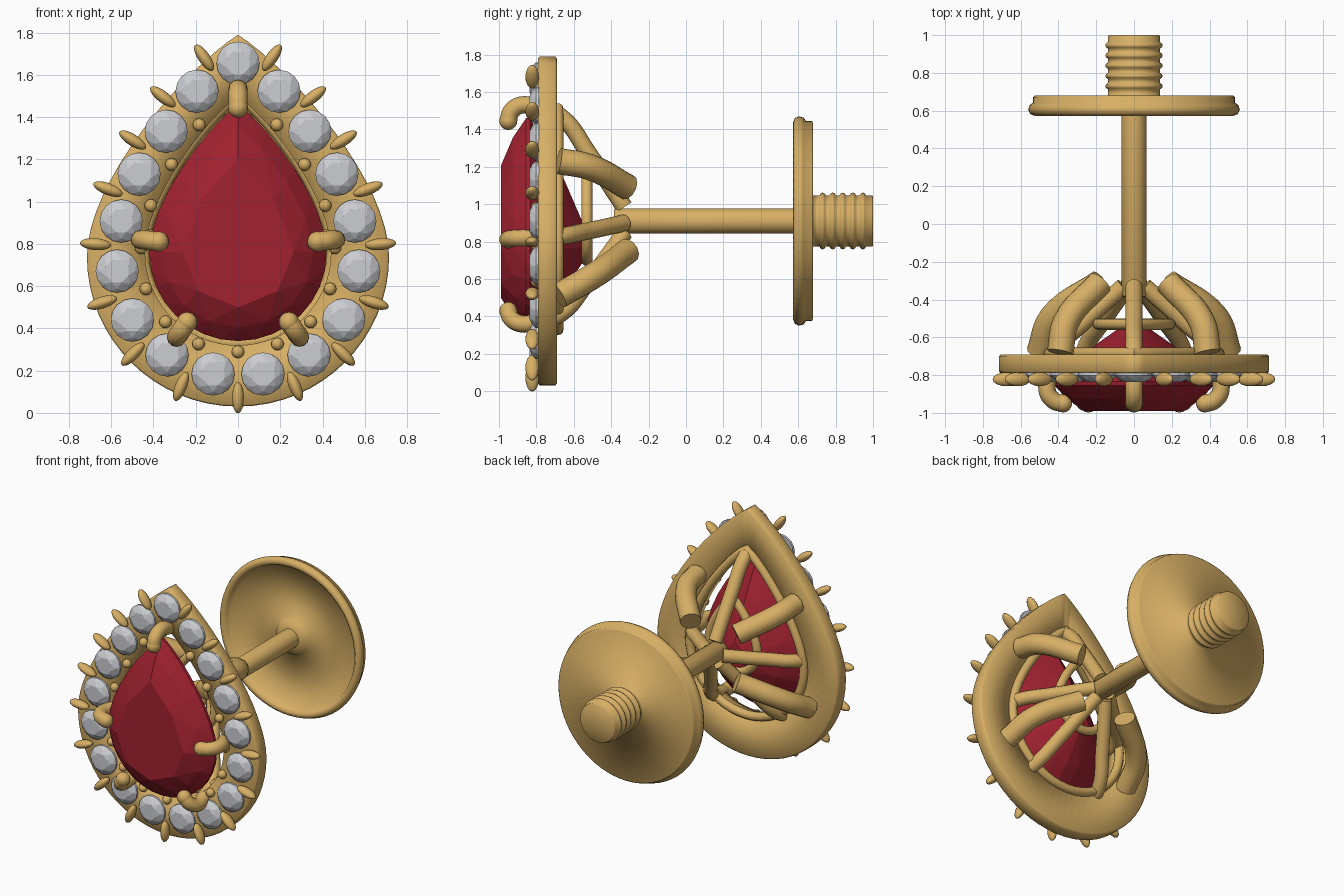
import bpy, bmesh, math
from mathutils import Vector

cube = bpy.data.objects.get("Cube")
if cube:
    bpy.data.objects.remove(cube, do_unlink=True)


def material(name, color):
    m = bpy.data.materials.new(name)
    m.use_nodes = True
    m.diffuse_color = (*color, 1)
    m.node_tree.nodes["Principled BSDF"].inputs["Base Color"].default_value = (*color, 1)
    return m


GOLD = material("gold", (0.68, 0.43, 0.13))
RED = material("red gem", (0.36, 0.016, 0.03))
CLEAR = material("pale stone", (0.60, 0.61, 0.64))
AXIS_Z = 0.91      # height of the post axis
GEM_Z = 0.77       # height of the gem centre


def link(name, data, mat, smooth=True):
    obj = bpy.data.objects.new(name, data)
    bpy.context.collection.objects.link(obj)
    if not data.materials:
        data.materials.append(mat)
    if isinstance(data, bpy.types.Mesh):
        for p in data.polygons:
            p.use_smooth = smooth
    return obj


def bezier(a, b, c, d, n):
    for i in range(n):
        t = i / n
        s = 1 - t
        yield tuple(s**3*p + 3*s*s*t*q + 3*s*t*t*r + t**3*u for p, q, r, u in zip(a, b, c, d))


def pear(w, top, bottom, wide, n):
    """Teardrop outline of 4n points: pointed top, round bottom."""
    h, k = top - wide, 0.552
    half = list(bezier((0, top), (0.38*w, top - 0.17*h), (w, wide + 0.33*h), (w, wide), n))
    half += bezier((w, wide), (w, wide - k*(wide - bottom)), (k*w, bottom), (0, bottom), n)
    return half + [(0, bottom)] + [(-x, z) for x, z in reversed(half[1:])]


def finish(bm, name, mat, smooth):
    bmesh.ops.recalc_face_normals(bm, faces=bm.faces)
    me = bpy.data.meshes.new(name)
    bm.to_mesh(me)
    bm.free()
    return link(name, me, mat, smooth)


def loft(name, rings, mat, wrap=False):
    bm = bmesh.new()
    vs = [[bm.verts.new(p) for p in ring] for ring in rings]
    n = len(vs[0])
    for i in range(len(vs) if wrap else len(vs) - 1):
        a, b = vs[i], vs[(i + 1) % len(vs)]
        for j in range(n):
            k = (j + 1) % n
            bm.faces.new((a[j], a[k], b[k], b[j]))
    bmesh.ops.remove_doubles(bm, verts=bm.verts, dist=1e-5)
    return finish(bm, name, mat, True)


def lathe(name, profile, mat, n=48):
    """Turn (radius, y) points around the post axis."""
    angles = [math.tau * i / n for i in range(n)]
    return loft(name, [[(r*math.cos(a), y, AXIS_Z + r*math.sin(a)) for a in angles]
                       for r, y in profile], mat)


def cut_stone(name, points, mat):
    """Faceted stone as the hull of its facet corners."""
    bm = bmesh.new()
    for p in points:
        bm.verts.new(p)
    res = bmesh.ops.convex_hull(bm, input=bm.verts)
    loose = [v for v in bm.verts if not v.link_faces]
    bmesh.ops.delete(bm, geom=loose, context='VERTS')
    bmesh.ops.dissolve_limit(bm, angle_limit=0.02, verts=bm.verts, edges=bm.edges)
    return finish(bm, name, mat, False)


def tube(name, points, radius, closed=False, smooth_path=True):
    cu = bpy.data.curves.new(name, 'CURVE')
    cu.dimensions = '3D'
    cu.bevel_depth, cu.bevel_resolution, cu.use_fill_caps = radius, 4, True
    cu.resolution_u = 6
    sp = cu.splines.new('BEZIER' if smooth_path else 'POLY')
    pts = sp.bezier_points if smooth_path else sp.points
    pts.add(len(points) - 1)
    for bp, p in zip(pts, points):
        if smooth_path:
            bp.co = p
            bp.handle_left_type = bp.handle_right_type = 'AUTO'
        else:
            bp.co = (*p, 1)
    sp.use_cyclic_u = closed
    obj = link(name, cu, GOLD)
    bpy.ops.object.select_all(action='DESELECT')
    obj.select_set(True)
    bpy.context.view_layer.objects.active = obj
    bpy.ops.object.convert(target='MESH')
    bpy.ops.object.shade_smooth_by_angle(angle=math.radians(50))


ball = bmesh.new()
bmesh.ops.create_uvsphere(ball, u_segments=16, v_segments=10, radius=1)
ball_mesh = bpy.data.meshes.new("bead")
ball.to_mesh(ball_mesh)
ball.free()


def bead(name, loc, scale, angle=0):
    obj = link(name, ball_mesh, GOLD)
    obj.location, obj.scale = loc, scale
    obj.rotation_euler.y = angle


# Halo plate with a teardrop opening
outer = pear(0.715, 1.79, 0.03, 0.74, 16)
inner = pear(0.44, 1.50, 0.32, 0.76, 16)
section = [(0, -0.78), (0, -0.70), (0.04, -0.69), (1, -0.69), (1, -0.79), (0.03, -0.79)]
loft("halo_plate", [[(a[0] + f*(b[0] - a[0]), y, a[1] + f*(b[1] - a[1]))
                     for a, b in zip(outer, inner)] for f, y in section], GOLD, wrap=True)

# Gallery rails behind the plate
for name, y, shape in (("opening_rim", -0.685, (0.45, 1.51, 0.33, 0.76)),
                       ("gallery_ring", -0.53, (0.19, 1.22, 0.70, 0.88))):
    tube(name, [(x, y, z) for x, z in pear(*shape, 12)], 0.03, closed=True, smooth_path=False)

# Large teardrop gem: table, crown, girdle, pavilion, keel
corners = []
for n, scale, y in ((2, 0.63, -0.99), (4, 0.85, -0.925), (8, 1, -0.855),
                    (8, 1, -0.835), (4, 0.62, -0.68), (2, 0.2, -0.555)):
    corners += [(x*scale, y, GEM_Z + (z - GEM_Z)*scale)
                for x, z in pear(0.42, 1.46, 0.34, 0.76, n)]
cut_stone("center_gem", corners, RED)

# Small round halo stones, mirrored left and right
half = [(0, 1.655), (0.194, 1.522), (0.34, 1.333), (0.468, 1.13), (0.553, 0.908),
        (0.572, 0.671), (0.50, 0.44), (0.336, 0.274), (0.118, 0.184)]
loop = half + [(-x, z) for x, z in reversed(half[1:])]
facets = []
for n, r, y, turn in ((16, 0.102, -0.785, 0), (16, 0.102, -0.803, 0),
                      (8, 0.083, -0.823, 0), (8, 0.058, -0.837, 0.5)):
    facets += [(r*math.cos((i + turn)*math.tau/n), y, r*math.sin((i + turn)*math.tau/n))
               for i in range(n)]
stone = cut_stone("halo_stone", facets, CLEAR)
for i, (x, z) in enumerate(loop):
    obj = stone if i == 0 else link("halo_stone", stone.data, CLEAR, smooth=False)
    obj.location = (x, 0, z)

# Claws outside and beads inside, between neighbouring stones
for i, (x, z) in enumerate(loop):
    nx, nz = loop[(i + 1) % len(loop)]
    mid = Vector(((x + nx)/2, 0, (z + nz)/2))
    out = Vector((z - nz, 0, nx - x)).normalized()
    bead("halo_claw", mid + out*0.112 + Vector((0, -0.822, 0)), (0.074, 0.037, 0.028),
         -math.atan2(out.z, out.x))
    if i not in (0, len(loop) - 1):
        bead("inner_bead", mid - out*0.105 + Vector((0, -0.80, 0)), (0.03, 0.03, 0.03))

# Five slim prongs hooking over the gem and running back to the post
for ax, az in ((0, 1.53), (0.46, 0.82), (-0.46, 0.82), (0.29, 0.36), (-0.29, 0.36)):
    gem, post = Vector((0, 0, GEM_Z)), Vector((0, 0, AXIS_Z))
    anchor = Vector((ax, 0, az))
    inward = (gem - anchor).normalized()
    path = [anchor + inward*d + Vector((0, y, 0))
            for d, y in ((0.085, -0.95), (0.035, -0.935), (0, -0.88), (0.02, -0.78))]
    path += [anchor.lerp(post, f) + Vector((0, y, 0))
             for f, y in ((0.1, -0.67), (0.42, -0.52), (0.88, -0.33))]
    tube("gem_prong", path, 0.046)
    bead("gem_prong_tip", path[0], (0.048, 0.048, 0.048))

# Four heavy arched supports
for side in (1, -1):
    for name, pts in (
            ("upper_support", ((0.39, -0.68, 1.23), (0.36, -0.52, 1.20), (0.18, -0.31, 1.09))),
            ("lower_support", ((0.50, -0.68, 0.51), (0.43, -0.49, 0.62), (0.18, -0.31, 0.75)))):
        tube(name, [(side*x, y, z) for x, y, z in pts], 0.07)

# Post
lathe("post", [(0, -0.385), (0.06, -0.385), (0.067, -0.375), (0.067, 0.62)], GOLD, 32)

# Back disc with raised rim, collar and ridged stem
profile = [(0.067, 0.585), (0.12, 0.60), (0.135, 0.63), (0.49, 0.63), (0.505, 0.59),
           (0.525, 0.572), (0.55, 0.582), (0.56, 0.605), (0.552, 0.63), (0.535, 0.642),
           (0.535, 0.672), (0.525, 0.68), (0.137, 0.68)]
for i in range(5):
    y = 0.73 + 0.054*i
    profile += [(0.137, y - 0.017), (0.148, y - 0.01), (0.152, y), (0.148, y + 0.01),
                (0.137, y + 0.017)]
profile += [(0.137, 0.995), (0.132, 1.0), (0, 1.0)]
lathe("back_disc", profile, GOLD, 64)
